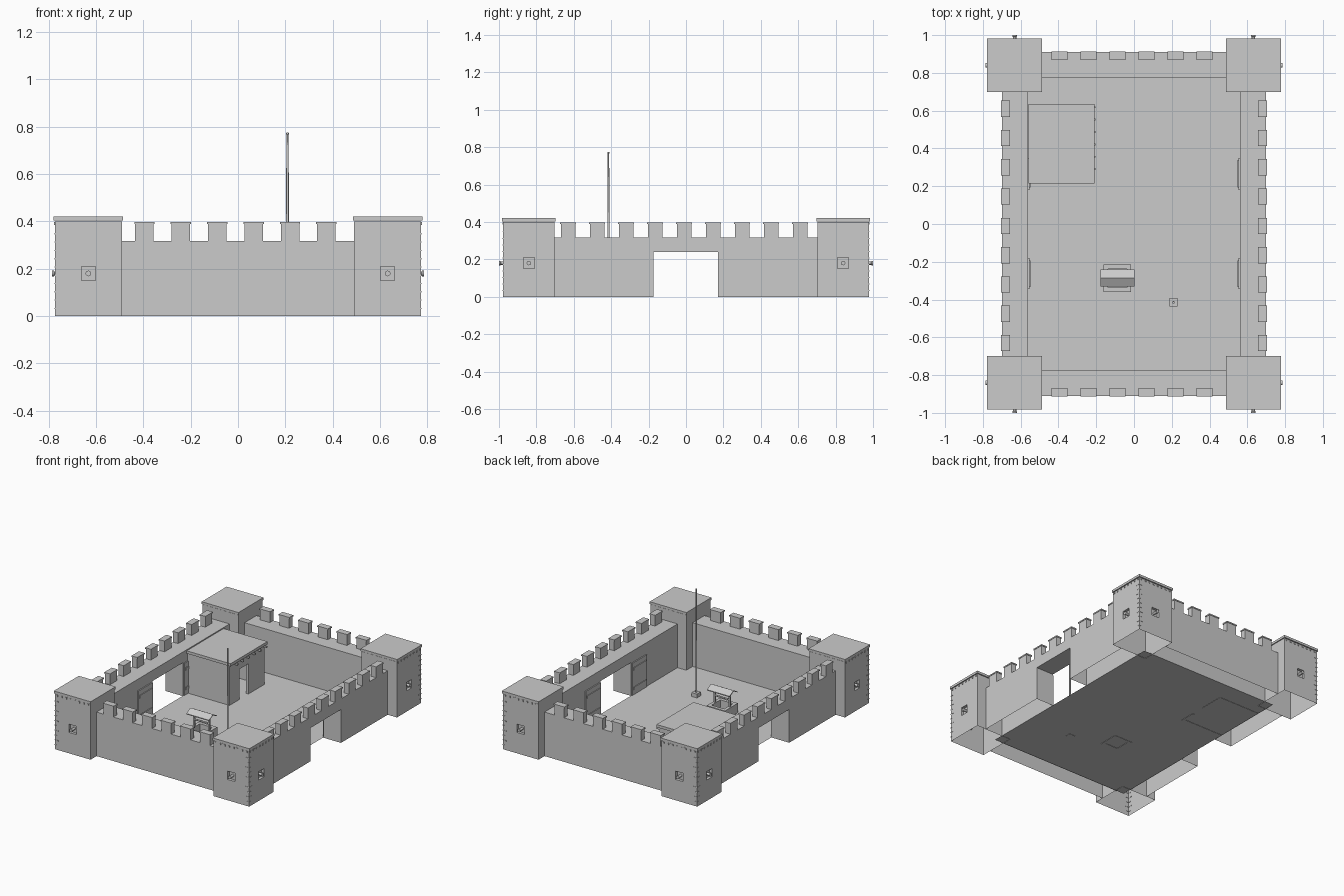
import bpy, bmesh, math
from mathutils import Vector

if "Cube" in bpy.data.objects:
    bpy.data.objects.remove(bpy.data.objects["Cube"])

stone = bpy.data.materials.new("stone_grey")
stone.diffuse_color = (0.6, 0.6, 0.6, 1)
stone.use_nodes = True
stone.node_tree.nodes["Principled BSDF"].inputs["Base Color"].default_value = stone.diffuse_color


def finish(name, bm):
    me = bpy.data.meshes.new(name)
    bm.to_mesh(me)
    bm.free()
    me.materials.append(stone)
    ob = bpy.data.objects.new(name, me)
    bpy.context.collection.objects.link(ob)
    return ob


def add_box(bm, lo, hi, skip_bottom=False):
    vs = bmesh.ops.create_cube(bm, size=1)["verts"]
    for v in vs:
        v.co = Vector([hi[i] if v.co[i] > 0 else lo[i] for i in range(3)])
    if skip_bottom:
        low = [f for f in {f for v in vs for f in v.link_faces} if f.normal.z < 0
               and all(abs(v.co.z - lo[2]) < 1e-6 for v in f.verts)]
        bmesh.ops.delete(bm, geom=low, context="FACES_ONLY")


def boxes(name, items):
    bm = bmesh.new()
    for lo, hi in items:
        add_box(bm, lo, hi)
    return finish(name, bm)


def prism(name, pts, axis, lo, hi):
    """Extrude a 2D profile (other horizontal axis, z) along axis 0 (x) or 1 (y)."""
    bm = bmesh.new()
    co = [(lo, p, z) if axis == 0 else (p, lo, z) for p, z in pts]
    f = bm.faces.new([bm.verts.new(c) for c in co])
    ext = bmesh.ops.extrude_face_region(bm, geom=[f])["geom"]
    step = Vector((hi - lo, 0, 0)) if axis == 0 else Vector((0, hi - lo, 0))
    for g in ext:
        if isinstance(g, bmesh.types.BMVert):
            g.co += step
    bmesh.ops.recalc_face_normals(bm, faces=bm.faces)
    return bm


def lathe(name, profile, base, axis, n=12):
    """Round part: (distance, radius) stations along an axis direction."""
    bm = bmesh.new()
    rot = Vector((0, 0, 1)).rotation_difference(Vector(axis))
    for (d0, r0), (d1, r1) in zip(profile, profile[1:]):
        vs = bmesh.ops.create_cone(bm, cap_ends=True, segments=n, radius1=r0,
                                   radius2=r1, depth=d1 - d0)["verts"]
        for v in vs:
            v.co = rot @ (v.co + Vector((0, 0, (d0 + d1) / 2))) + Vector(base)
    ob = finish(name, bm)
    for p in ob.data.polygons:
        p.use_smooth = len(p.vertices) == 4
    return ob


# courtyard floor
bm = bmesh.new()
bm.faces.new([bm.verts.new(c) for c in
              [(-.56, -.775, .002), (.56, -.775, .002), (.56, .775, .002), (-.56, .775, .002)]])
finish("courtyard_floor", bm)

# side walls with a gateway, open underneath
gate = [(-.705, 0), (-.175, 0), (-.175, .24), (.172, .24), (.172, 0), (.705, 0), (.705, .317), (-.705, .317)]
for s, side in ((-1, "left"), (1, "right")):
    bm = prism("wall", gate, 0, min(s * .56, s * .70), max(s * .56, s * .70))
    low = [f for f in bm.faces if all(v.co.z < 1e-6 for v in f.verts)]
    bmesh.ops.delete(bm, geom=low, context="FACES_ONLY")
    finish(side + "_wall", bm)
    # battlements with thin capstones
    items = []
    for i in range(9):
        y = -.63 + .155 * i
        a, b = sorted((s * .70, s * .66))
        items.append(((a, y - .039, .317), (b, y + .039, .388)))
        items.append(((a - .003, y - .043, .388), (b + .003, y + .043, .397)))
    boxes(side + "_battlements", items)
    # open gate leaves folded back against the inside of the wall
    items = []
    for y0, y1 in ((-.345, -.18), (.18, .35)):
        a, b = sorted((s * .56, s * .552))
        items.append(((a, y0, .004), (b, y1, .235)))
        a, b = sorted((s * .552, s * .547))
        for z in (.04, .18):
            items.append(((a, y0 + .012, z), (b, y1 - .012, z + .02)))
    boxes(side + "_gate_leaves", items)

# front and back walls
for s, side in ((-1, "front"), (1, "back")):
    a, b = sorted((s * .775, s * .91))
    bm = bmesh.new()
    add_box(bm, (-.49, a, 0), (.49, b, .317), True)
    finish(side + "_wall", bm)
    items = []
    for i in range(6):
        x = -.395 + .1537 * i
        a, b = sorted((s * .91, s * .87))
        items.append(((x - .039, a, .317), (x + .039, b, .388)))
        items.append(((x - .043, a - .003, .388), (x + .043, b + .003, .397)))
    boxes(side + "_battlements", items)

# corner towers
for sx in (-1, 1):
    for sy in (-1, 1):
        tag = ("front" if sy < 0 else "back") + ("_left" if sx < 0 else "_right")
        ox, oy, cx, cy = sx * .774, sy * .978, sx * .632, sy * .84
        xs, ys = sorted((sx * .49, ox)), sorted((sy * .703, oy))
        bm = bmesh.new()
        add_box(bm, (xs[0], ys[0], 0), (xs[1], ys[1], .40), True)
        # square gun ports sunk into the two outer faces
        for d in (Vector((sx, 0, 0)), Vector((0, sy, 0))):
            bm.normal_update()
            f = next(f for f in bm.faces if f.normal.dot(d) > .9)
            old = list(f.verts)
            g = bmesh.ops.extrude_discrete_faces(bm, faces=[f])["faces"][0]
            g_c = g.calc_center_median()
            for v in g.verts:
                off = v.co - g_c
                v.co = Vector([c if abs(k) > .5 else c + math.copysign(.03, o)
                               for c, k, o in zip((cx, cy, .18), d, off)])
                v.co = Vector([g_c[i] if abs(d[i]) > .5 else v.co[i] for i in range(3)])
            h = bmesh.ops.extrude_discrete_faces(bm, faces=[g])["faces"][0]
            for v in h.verts:
                v.co -= d * .02
        bmesh.ops.remove_doubles(bm, verts=bm.verts, dist=1e-5)
        finish(tag + "_tower", bm)
        # roof slab
        a, b = sorted((sx * .486, sx * .779)), sorted((sy * .699, sy * .983))
        boxes(tag + "_tower_roof", [((a[0], b[0], .403), (a[1], b[1], .42))])
        # beam ends below the roof and cornerstone edges on the outer faces
        items = []
        for i in range(8):
            x, y = xs[0] + .02 + i * .035, ys[0] + .015 + i * .035
            items.append(((x - .005, oy - .004, .385), (x + .005, oy + .004, .397)))
            items.append(((ox - .004, y - .005, .385), (ox + .004, y + .005, .397)))
        for i in range(10):
            z, w = .03 + i * .035, .018 + .01 * (i % 2)
            a, b = sorted((ox, ox - sx * w)), sorted((oy, oy - sy * w))
            items.append(((a[0], oy - .002, z), (a[1], oy + .002, z + .005)))
            items.append(((ox - .002, b[0], z), (ox + .002, b[1], z + .005)))
        boxes(tag + "_tower_trim", items)
        # guns
        barrel = [(0, .009), (.032, .009), (.034, .012), (.042, .012)]
        lathe(tag + "_gun_outer", barrel, (cx, oy - sy * .02, .18), (0, sy, 0))
        barrel = [(0, .009), (.022, .009), (.024, .012), (.031, .012)]
        lathe(tag + "_gun_side", barrel, (ox - sx * .02, cy, .18), (sx, 0, 0))

# house in the courtyard: thin walls, doorway facing the yard
x0, x1, y0, y1, t = -.559, -.225, .225, .625, .02
boxes("house_walls", [((x0, y0, 0), (x1, y0 + t, .29)), ((x0, y1 - t, 0), (x1, y1, .29)),
                      ((x1 - t, y0 + t, 0), (x1, .34, .29)), ((x1 - t, .44, 0), (x1, y1 - t, .29)),
                      ((x1 - t, .34, .22), (x1, .44, .29))])
boxes("house_roof", [((x0, .215, .29), (-.21, .635, .31))])
boxes("house_beam_ends", [((x1, .225 + .0655 * i - .005, .272), (-.203, .225 + .0655 * i + .005, .284))
                          for i in range(1, 7)])

# well: hollow box, posts, winch and gabled roof
wx, wy, r, k = -.088, -.287, .073, .05
boxes("well_basin", [((wx - r, wy - r, 0), (wx + r, wy - k, .07)), ((wx - r, wy + k, 0), (wx + r, wy + r, .07)),
                     ((wx - r, wy - k, 0), (wx - k, wy + k, .07)), ((wx + k, wy - k, 0), (wx + r, wy + k, .07))])
boxes("well_posts", [((wx + s * .06 - .005, wy - .005, .07), (wx + s * .06 + .005, wy + .005, .185))
                     for s in (-1, 1)])
lathe("well_winch", [(0, .006), (.13, .006)], (wx - .065, wy, .12), (1, 0, 0), 8)
roof = [(wy - .045, .163), (wy, .187), (wy + .045, .163), (wy + .045, .169), (wy, .194), (wy - .045, .169)]
finish("well_roof", prism("roof", roof, 0, wx - .09, wx + .09))

# flagpole
boxes("flagpole_base", [((.187, -.436, 0), (.231, -.392, .03))])
lathe("flagpole", [(.03, .0065), (.59, .0055), (.765, .004), (.768, .006), (.775, .005)], (.209, -.415, 0), (0, 0, 1))
